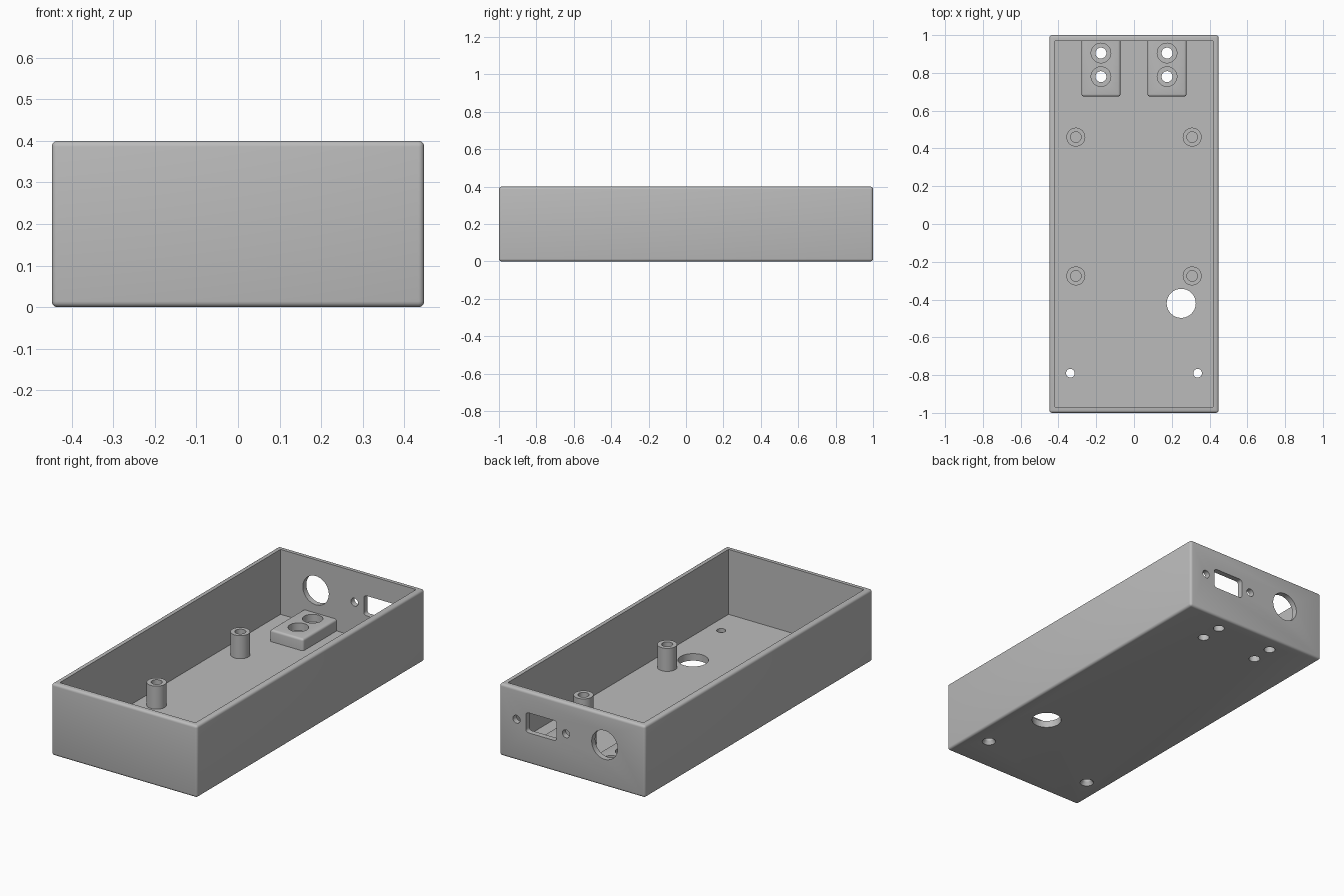
import bpy, bmesh, math

if "Cube" in bpy.data.objects:
    bpy.data.objects.remove(bpy.data.objects["Cube"])

W, L, H = 0.448, 1.0, 0.4      # half width, half length, height
WALL, FLOOR, R = 0.031, 0.039, 0.014

grey = bpy.data.materials.new("grey plastic")
grey.diffuse_color = (0.5, 0.5, 0.5, 1)
grey.use_nodes = True
grey.node_tree.nodes["Principled BSDF"].inputs["Base Color"].default_value = grey.diffuse_color


def finish(name, bm):
    bmesh.ops.recalc_face_normals(bm, faces=bm.faces)
    me = bpy.data.meshes.new(name)
    bm.to_mesh(me)
    bm.free()
    me.materials.append(grey)
    ob = bpy.data.objects.new(name, me)
    bpy.context.collection.objects.link(ob)
    return ob


def box(name, lo, hi, radius=0.0, keep=lambda e: True):
    """Box between two corners, with the chosen edges rounded."""
    bm = bmesh.new()
    bmesh.ops.create_cube(bm, size=1)
    for v in bm.verts:
        v.co = [lo[i] + (v.co[i] + 0.5) * (hi[i] - lo[i]) for i in range(3)]
    if radius:
        edges = [e for e in bm.edges if keep(e)]
        bmesh.ops.bevel(bm, geom=edges, offset=radius, segments=4,
                        profile=0.5, affect='EDGES')
    return finish(name, bm)


def tube(name, x, y, z0, z1, r0, r1=None, along_y=False):
    """Cylinder or cone; along_y turns it so z0..z1 runs in y, and y is the height."""
    bm = bmesh.new()
    bmesh.ops.create_cone(bm, cap_ends=True, segments=40, radius1=r0,
                          radius2=r0 if r1 is None else r1, depth=z1 - z0)
    for v in bm.verts:
        a, b, c = v.co
        c += (z0 + z1) / 2
        v.co = (x + a, c, y + b) if along_y else (x + a, y + b, c)
    return finish(name, bm)


def cut(target, cutters):
    for c in cutters:
        c.hide_render = True
        m = target.modifiers.new(c.name, 'BOOLEAN')
        m.operation, m.solver, m.object = 'DIFFERENCE', 'EXACT', c
    dg = bpy.context.evaluated_depsgraph_get()
    me = bpy.data.meshes.new_from_object(target.evaluated_get(dg))
    target.modifiers.clear()
    target.data = me
    for c in cutters:
        bpy.data.objects.remove(c)


parts = []

# Tray: rounded outer box, hollowed from above
tray = box("tray", (-W, -L, 0), (W, L, H), R)
cuts = [box("cavity", (-W + WALL, -L + WALL, FLOOR), (W - WALL, L - WALL, 1))]

# Floor openings: cable hole and two countersunk front screw holes
cuts.append(tube("cable_hole", 0.25, -0.42, -0.1, 0.1, 0.077))
for s in (-1, 1):
    cuts.append(tube("front_screw_hole", s * 0.337, -0.79, -0.1, 0.1, 0.023))
    cuts.append(tube("countersink", s * 0.337, -0.79, -0.001, 0.02, 0.036, 0.023))
    for y in (0.78, 0.905):
        cuts.append(tube("rear_screw_hole", s * 0.175, y, -0.1, 0.1, 0.029))

# Back wall openings: round socket, connector slot and its two screw holes
cuts.append(tube("socket_hole", -0.2, 0.23, 0.9, 1.1, 0.08, along_y=True))
for x in (0.038, 0.342):
    cuts.append(tube("slot_screw_hole", x, 0.228, 0.9, 1.1, 0.022, along_y=True))
cuts.append(box("connector_slot", (0.095, 0.9, 0.172), (0.285, 1.1, 0.283), 0.016,
                lambda e: abs(e.verts[0].co.y - e.verts[1].co.y) > 0.1))
cut(tray, cuts)
parts.append(tray)

# Rear mounting blocks with counterbored screw holes
for s, side in ((-1, "left"), (1, "right")):
    block = box(side + "_mounting_block", (s * 0.175 - 0.103, 0.675, FLOOR - 0.002),
                (s * 0.175 + 0.103, L - WALL + 0.002, 0.104), 0.012,
                lambda e: not all(v.co.z < 0.05 for v in e.verts)
                and not all(v.co.y > 0.9 for v in e.verts))
    holes = []
    for y in (0.78, 0.905):
        holes.append(tube("through_hole", s * 0.175, y, 0, 0.2, 0.029))
        holes.append(tube("counterbore", s * 0.175, y, 0.062, 0.2, 0.052))
    cut(block, holes)
    parts.append(block)

# Board standoffs with blind screw holes
for s, side in ((-1, "left"), (1, "right")):
    for y, end in ((-0.275, "front"), (0.46, "rear")):
        post = tube(f"{end}_{side}_standoff", s * 0.308, y, FLOOR - 0.002, 0.167, 0.05)
        cut(post, [tube("pilot_hole", s * 0.308, y, FLOOR + 0.01, 0.3, 0.028)])
        parts.append(post)

# Smooth shading with crisp edges
bpy.ops.object.select_all(action='DESELECT')
for ob in parts:
    ob.select_set(True)
bpy.context.view_layer.objects.active = tray
bpy.ops.object.shade_smooth_by_angle(angle=math.radians(30))
